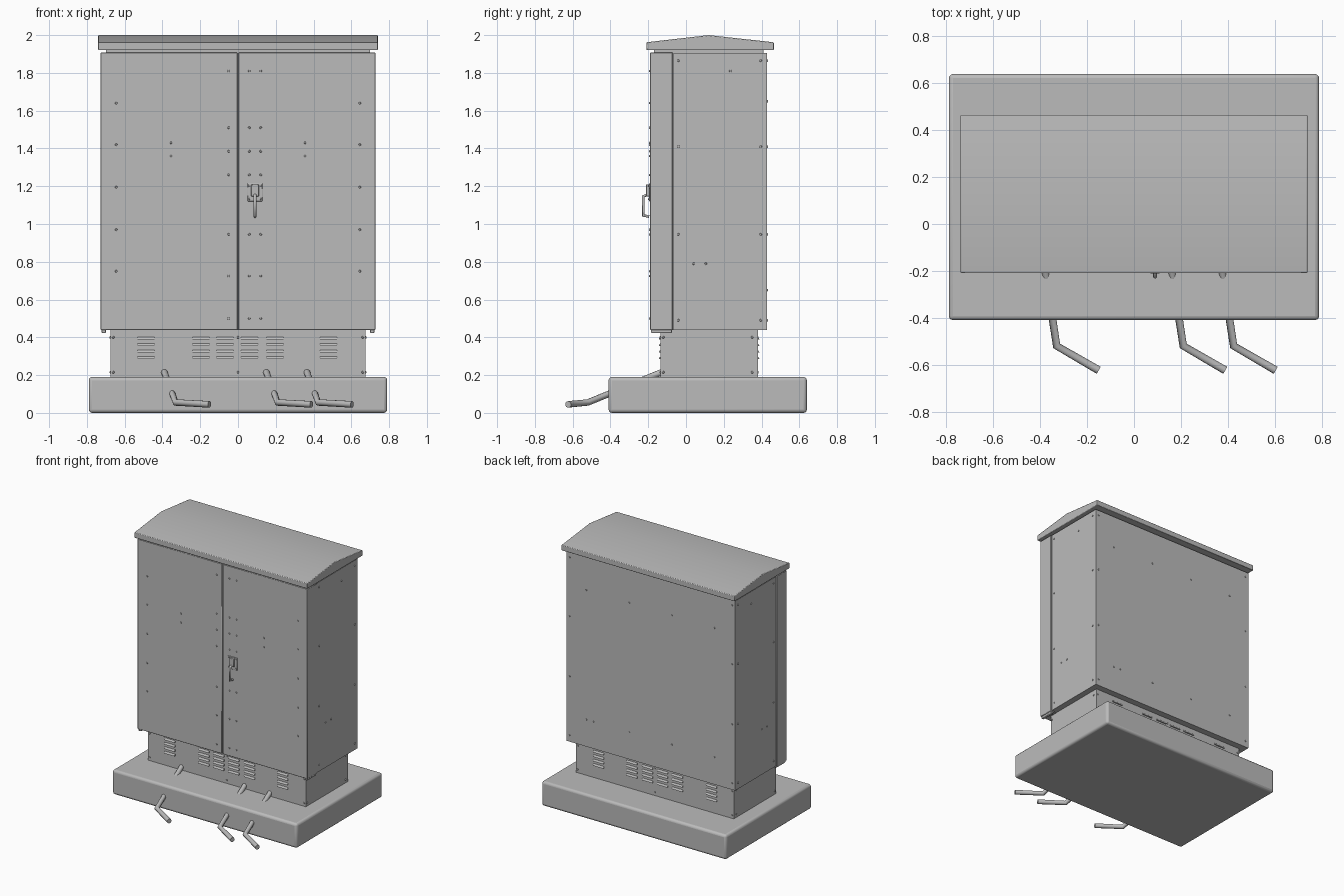
import bpy, bmesh
from math import radians
from mathutils import Matrix, Vector

default_cube = bpy.data.objects.get("Cube")
if default_cube:
    bpy.data.objects.remove(default_cube, do_unlink=True)

grey = bpy.data.materials.new("painted grey")
grey.use_nodes = True
colour = (0.5, 0.5, 0.5, 1)
grey.diffuse_color = colour
grey.node_tree.nodes["Principled BSDF"].inputs["Base Color"].default_value = colour


def finish(name, bm, bevel=0, segments=2, smooth=True):
    """Turn a bmesh into a named object with optional rounded edges."""
    bmesh.ops.recalc_face_normals(bm, faces=bm.faces)
    mesh = bpy.data.meshes.new(name)
    bm.to_mesh(mesh)
    bm.free()
    mesh.materials.append(grey)
    obj = bpy.data.objects.new(name, mesh)
    bpy.context.collection.objects.link(obj)
    if bevel:
        mod = obj.modifiers.new("Rounded edges", "BEVEL")
        mod.width = bevel
        mod.segments = segments
        mod.limit_method = "ANGLE"
    if smooth:
        bpy.ops.object.select_all(action="DESELECT")
        obj.select_set(True)
        bpy.context.view_layer.objects.active = obj
        bpy.ops.object.shade_smooth_by_angle(angle=radians(35))
    return obj


def add_box(bm, x, y, z):
    """Box from (min, max) pairs."""
    lo, hi = Vector((x[0], y[0], z[0])), Vector((x[1], y[1], z[1]))
    matrix = Matrix.Translation((lo + hi) / 2) @ Matrix.Diagonal((*(hi - lo), 1))
    bmesh.ops.create_cube(bm, size=1, matrix=matrix)


def box(name, x, y, z, bevel=0, segments=2):
    bm = bmesh.new()
    add_box(bm, x, y, z)
    return finish(name, bm, bevel, segments)


def extrude_profile(bm, profile, x0, x1):
    """Extrude a (y, z) outline along x."""
    face = bm.faces.new([bm.verts.new((x0, y, z)) for y, z in profile])
    moved = bmesh.ops.extrude_face_region(bm, geom=[face])["geom"]
    bmesh.ops.translate(bm, vec=(x1 - x0, 0, 0),
                        verts=[v for v in moved if isinstance(v, bmesh.types.BMVert)])


def rivets(name, places, normal, radius=0.008):
    """Low domed rivet heads, all facing the same way."""
    bm = bmesh.new()
    turn = Vector(normal).to_track_quat("Z", "Y").to_matrix().to_4x4()
    for p in places:
        bmesh.ops.create_cone(bm, cap_ends=True, segments=10, radius1=radius,
                              radius2=radius * 0.6, depth=0.01,
                              matrix=Matrix.Translation(p) @ turn)
    return finish(name, bm)


def tube(name, points, radius):
    """Round tube following straight segments."""
    curve = bpy.data.curves.new(name, "CURVE")
    curve.dimensions = "3D"
    curve.bevel_depth = radius
    curve.bevel_resolution = 3
    curve.use_fill_caps = True
    spline = curve.splines.new("POLY")
    spline.points.add(len(points) - 1)
    for point, co in zip(spline.points, points):
        point.co = (*co, 1)
    curve.materials.append(grey)
    obj = bpy.data.objects.new(name, curve)
    bpy.context.collection.objects.link(obj)


# Main volumes
DOOR, BACK, SIDE = -0.19, 0.43, 0.722
PLINTH_X, PLINTH_FRONT, PLINTH_BACK = 0.675, -0.135, 0.38
box("foundation_slab", (-0.79, 0.79), (-0.41, 0.64), (0, 0.19), 0.018, 3)
box("plinth", (-PLINTH_X, PLINTH_X), (PLINTH_FRONT, PLINTH_BACK), (0.18, 0.45))
box("cabinet_body", (-SIDE, SIDE), (-0.066, BACK), (0.44, 1.905))
box("door_frame", (-0.7, 0.7), (-0.17, -0.06), (0.44, 1.925))
box("roof_seat", (-0.7, 0.7), (-0.1, 0.41), (1.9, 1.925))

# Doors and bottom hinge tabs
for side, label in ((1, "left"), (-1, "right")):
    edges = sorted((side * 0.003, side * 0.727))
    box(label + "_door", edges, (DOOR, -0.071), (0.438, 1.908), 0.003, 1)
    tab = sorted((side * 0.7, side * 0.722))
    box(label + "_hinge_tab", tab, (-0.185, -0.075), (0.423, 0.445), 0.004)

# Shallow gabled roof
bm = bmesh.new()
extrude_profile(bm, [(-0.21, 1.92), (0.465, 1.92), (0.465, 1.962),
                     (0.12, 2), (-0.21, 1.962)], -0.74, 0.74)
finish("roof", bm, 0.004)

# Louvre hoods on the plinth front and back
for label, wall, out in (("front", PLINTH_FRONT, -1), ("back", PLINTH_BACK, 1)):
    bm = bmesh.new()
    for x in (-0.487, -0.195, -0.068, 0.061, 0.195, 0.479):
        for row in range(4):
            z = 0.288 + row * 0.0345
            extrude_profile(bm, [(wall - out * 0.002, z - 0.004),
                                 (wall + out * 0.009, z - 0.004),
                                 (wall + out * 0.007, z + 0.004),
                                 (wall - out * 0.002, z + 0.012)],
                            x - 0.045, x + 0.045)
    finish(label + "_louvres", bm)

# Door rivets
inner_rows = (1.81, 1.51, 1.385, 1.26, 0.945, 0.725, 0.5)
outer_rows = (1.64, 1.42, 1.195, 0.97, 0.75)
places = [(x, DOOR, z) for x in (-0.05, 0.06, 0.12) for z in inner_rows]
places += [(x, DOOR, z) for x in (-0.645, 0.645) for z in outer_rows]
places += [(x, DOOR, z) for x in (-0.355, 0.355) for z in (1.43, 1.36)]
rivets("door_rivets", places, (0, -1, 0))

# Body rivets
frame_rows = (1.865, 1.41, 0.945, 0.49)
for s, label in ((1, "left"), (-1, "right")):
    places = [(s * SIDE, y, z) for y in (-0.04, 0.395) for z in frame_rows]
    places += [(s * SIDE, 0.235, 1.81), (s * SIDE, 0.04, 0.79), (s * SIDE, 0.105, 0.79)]
    rivets(label + "_side_rivets", places, (s, 0, 0))
    places = [(s * PLINTH_X, y, z) for y in (-0.12, 0.35) for z in (0.4, 0.215)]
    rivets(label + "_plinth_rivets", places, (s, 0, 0))

places = [(x, BACK, z) for x in (-0.695, 0.695) for z in frame_rows]
places += [(x, BACK, z) for x in (-0.545, -0.18, 0.185, 0.55) for z in (1.65, 0.65)]
places += [(0.49, BACK, 0.65)]
rivets("back_rivets", places, (0, 1, 0))

for label, wall, out in (("front", PLINTH_FRONT, -1), ("back", PLINTH_BACK, 1)):
    places = [(x, wall, z) for x in (-0.66, 0, 0.66) for z in (0.4, 0.215)]
    rivets(label + "_plinth_rivets", places, (0, out, 0))

# Door handle: plate, corner screws, lock housing and swing lever
HX = 0.09
box("handle_plate", (HX - 0.04, HX + 0.04), (-0.197, DOOR), (1.12, 1.215), 0.003)
places = [(HX + dx, -0.197, z) for dx in (-0.03, 0.03) for z in (1.132, 1.203)]
rivets("handle_screws", places, (0, -1, 0), 0.006)
box("lock_housing", (HX - 0.02, HX + 0.02), (-0.212, DOOR), (1.145, 1.21), 0.004)
tube("handle_lever", [(HX, -0.2, 1.155), (HX, -0.226, 1.147),
                      (HX, -0.226, 1.045), (HX, -0.195, 1.04)], 0.008)

# Conduits running from the plinth through the slab and out at the front
for i, dx in enumerate((0, 0.54, 0.755)):
    tube("conduit_%d" % (i + 1),
         [(dx - 0.393, -0.11, 0.223), (dx - 0.33, -0.52, 0.055),
          (dx - 0.151, -0.624, 0.045)], 0.0175)
